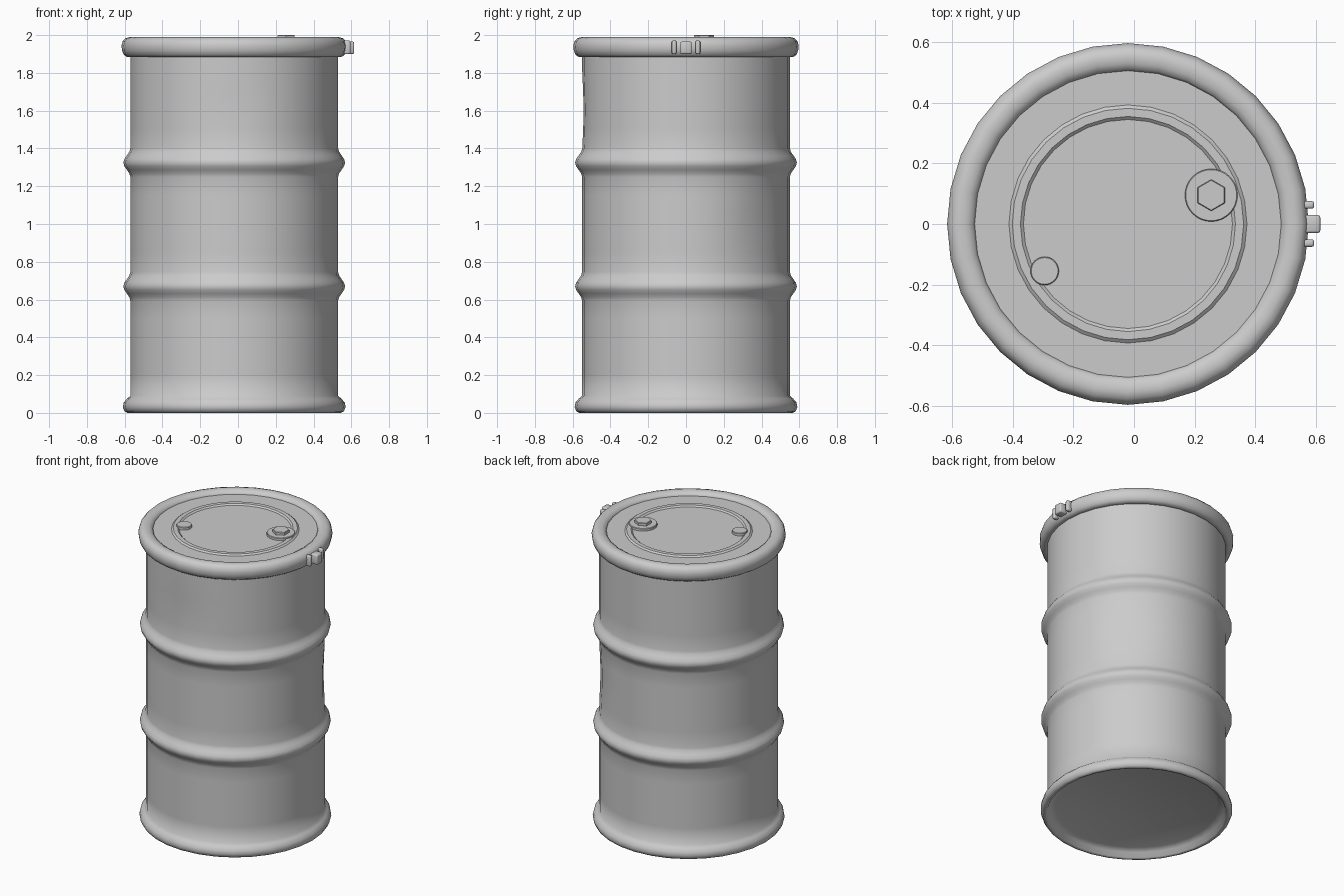
import bpy, bmesh, math
from mathutils import Vector, Matrix

cube = bpy.data.objects.get("Cube")
if cube:
    bpy.data.objects.remove(cube, do_unlink=True)

grey = bpy.data.materials.new("light_grey_steel")
grey.use_nodes = True
COLOR = (0.6, 0.6, 0.6, 1)
grey.diffuse_color = COLOR
grey.node_tree.nodes["Principled BSDF"].inputs["Base Color"].default_value = COLOR

AXIS_X = -0.02   # the clamp sticks out on +x, so the drum sits off centre
SIDES = 32


def finish(name, bm, angle=40):
    bmesh.ops.recalc_face_normals(bm, faces=bm.faces)
    mesh = bpy.data.meshes.new(name)
    bm.to_mesh(mesh)
    bm.free()
    mesh.materials.append(grey)
    obj = bpy.data.objects.new(name, mesh)
    bpy.context.collection.objects.link(obj)
    bpy.ops.object.select_all(action='DESELECT')
    obj.select_set(True)
    bpy.context.view_layer.objects.active = obj
    bpy.ops.object.shade_smooth_by_angle(angle=math.radians(angle))
    return obj


def lathe(name, profile, sides=SIDES, center=(AXIS_X, 0), closed=False, dents=(), angle=40):
    """Turn (radius, z) points about a vertical axis; radius 0 closes to a pole."""
    bm = bmesh.new()
    rings = []
    for r, z in profile:
        count = 1 if r == 0 else sides
        ring = []
        for i in range(count):
            a = 2 * math.pi * i / sides + math.pi / 2
            p = Vector((r * math.cos(a), r * math.sin(a), z))
            for where, size, depth in dents:
                falloff = max(0, 1 - (p - Vector(where)).length / size)
                p.xy *= 1 - depth * falloff * falloff * (3 - 2 * falloff)
            ring.append(bm.verts.new(p + Vector((*center, 0))))
        rings.append(ring)
    pairs = list(zip(rings, rings[1:]))
    if closed:
        pairs.append((rings[-1], rings[0]))
    for low, high in pairs:
        for i in range(sides):
            j = (i + 1) % sides
            corners = [low[i % len(low)], low[j % len(low)],
                       high[j % len(high)], high[i % len(high)]]
            bm.faces.new(list(dict.fromkeys(corners)))
    return finish(name, bm, angle)


# Drum body: recessed base, bottom chime, straight walls and two rolling hoops
R = 0.55
body = [(0, 0.05), (0.5, 0.05), (0.535, 0.035), (0.55, 0.006), (0.565, 0),
        (0.58, 0.008), (0.59, 0.03), (0.585, 0.055), (0.568, 0.075), (R, 0.09)]
body += [(R, z) for z in (0.2, 0.3, 0.4, 0.5)]
for hoop_z in (0.67, 1.325):
    for k in range(-4, 5):
        bulge = 0.5 + 0.5 * math.cos(math.pi * k / 4)
        body.append((R + 0.037 * bulge, hoop_z + 0.019 * k))
    body += [(R, hoop_z + step) for step in (0.18, 0.28, 0.38, 0.48)]
body.append((R, 1.92))
lathe("drum_body", body, angle=60,
      dents=[((0.39, 0.39, 1.0), 0.28, 0.02), ((0, -R, 1.6), 0.25, 0.015)])

# Locking ring around the lid
ring = [(0.545, 1.885), (0.567, 1.884), (0.584, 1.895), (0.594, 1.918), (0.597, 1.945),
        (0.59, 1.968), (0.576, 1.983), (0.555, 1.989), (0.53, 1.986), (0.513, 1.976),
        (0.505, 1.962), (0.505, 1.945)]
lathe("locking_ring", ring, closed=True, angle=60)

# Lid with a low pressed ridge
LID = 1.964
RIDGE = LID + 0.009
lid = [(0.53, LID - 0.012), (0.51, LID), (0.393, LID), (0.382, RIDGE),
       (0.355, RIDGE), (0.345, LID), (0, LID)]
lathe("lid", lid, angle=25)


# Plugs
def plug(name, center, radius, low, high, sides=SIDES, bevel=0.003):
    points = [(0, low), (radius, low), (radius, high - bevel),
              (radius - bevel, high), (0, high)]
    return lathe(name, points, sides, center, angle=30)


plug("large_plug_flange", (0.255, 0.095), 0.087, LID - 0.01, 1.981)
plug("large_plug_hex_head", (0.255, 0.095), 0.052, 1.97, 2.0, sides=6)
plug("small_plug", (-0.295, -0.155), 0.047, LID - 0.01, 1.983)


# Clamp on the locking ring
def block(name, center, size, bevel):
    bm = bmesh.new()
    bmesh.ops.create_cube(bm, size=1, matrix=Matrix.Translation(center) @ Matrix.Diagonal((*size, 1)))
    bmesh.ops.bevel(bm, geom=bm.edges[:], offset=bevel, segments=2, profile=0.5, affect='EDGES')
    finish(name, bm, 50)


block("clamp_bolt", (0.587, 0, 1.933), (0.056, 0.06, 0.066), 0.008)
for side, y in (("front", -0.063), ("back", 0.063)):
    block("clamp_lug_" + side, (0.577, y, 1.935), (0.036, 0.025, 0.072), 0.008)
